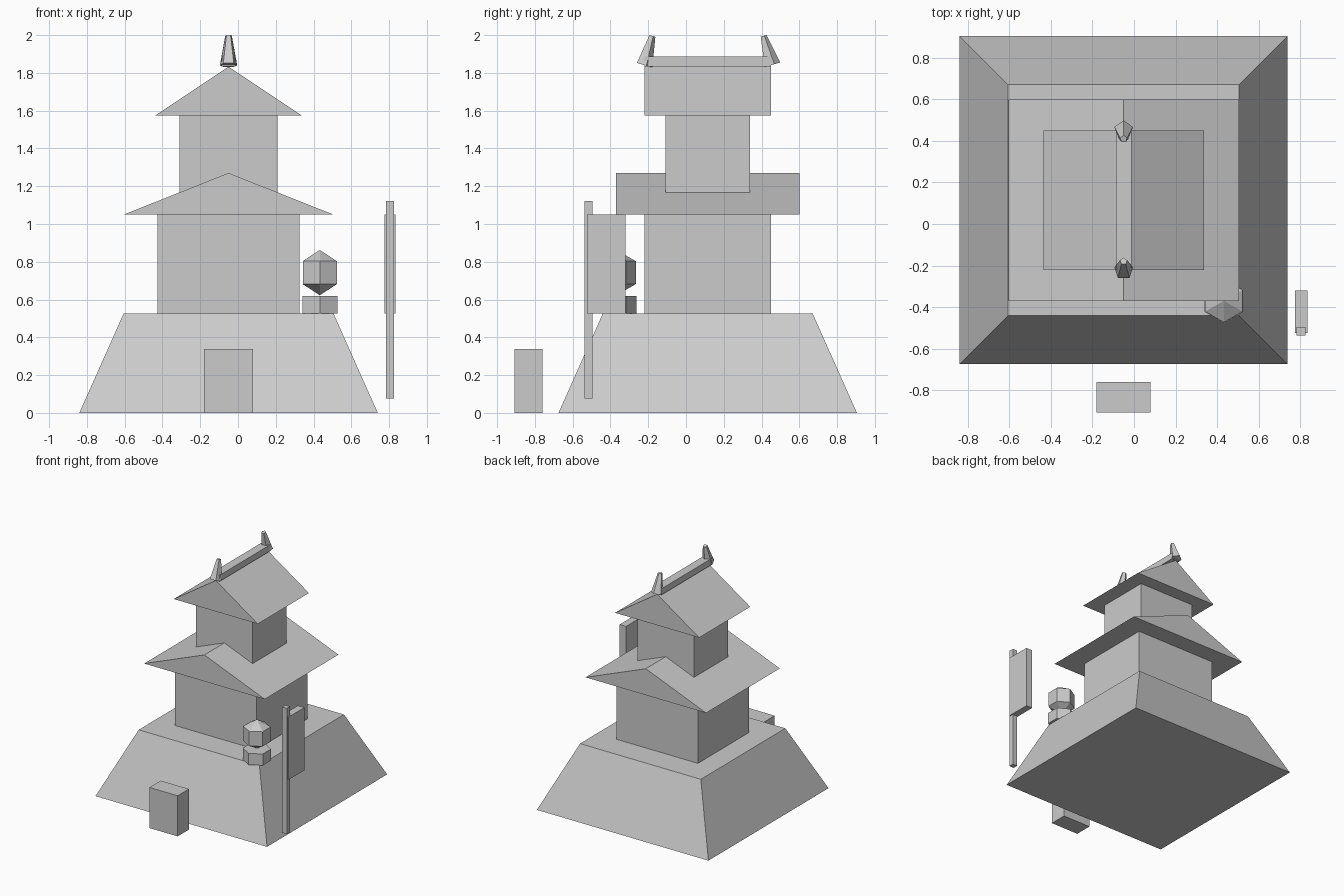
import bpy, math

if "Cube" in bpy.data.objects:
    bpy.data.objects.remove(bpy.data.objects["Cube"])

CX, CY = -0.05, 0.115      # tower axis


def mesh_object(name, verts, faces):
    mesh = bpy.data.meshes.new(name)
    mesh.from_pydata(verts, [], faces)
    obj = bpy.data.objects.new(name, mesh)
    bpy.context.collection.objects.link(obj)
    return obj


def loft(name, bottom, top):
    """Closed solid between two rings with the same point count (counter-clockwise from above)."""
    n = len(bottom)
    sides = [(i, (i + 1) % n, n + (i + 1) % n, n + i) for i in range(n)]
    caps = [tuple(reversed(range(n))), tuple(range(n, 2 * n))]
    return mesh_object(name, bottom + top, sides + caps)


def rect(x, y, hx, hy, z):
    return [(x - hx, y - hy, z), (x + hx, y - hy, z), (x + hx, y + hy, z), (x - hx, y + hy, z)]


def box(name, x0, x1, y0, y1, z0, z1):
    args = ((x0 + x1) / 2, (y0 + y1) / 2, (x1 - x0) / 2, (y1 - y0) / 2)
    return loft(name, rect(*args, z0), rect(*args, z1))


def tower_box(name, hx, hy, z0, z1):
    return box(name, CX - hx, CX + hx, CY - hy, CY + hy, z0, z1)


def gable_roof(name, hx, hy, z0, z1):
    verts = [(CX + x, CY + y, z) for y in (-hy, hy) for x, z in ((-hx, z0), (hx, z0), (0, z1))]
    return mesh_object(name, verts, [(0, 1, 2), (5, 4, 3), (0, 3, 4, 1), (1, 4, 5, 2), (2, 5, 3, 0)])


# Sloping stone base
loft("stone_base", rect(CX, CY, 0.79, 0.79, 0), rect(CX, CY, 0.556, 0.556, 0.525))

# Two storeys with gable roofs
tower_box("lower_storey", 0.375, 0.335, 0.525, 1.05)
gable_roof("lower_roof", 0.555, 0.485, 1.05, 1.27)
tower_box("upper_storey", 0.26, 0.223, 1.05, 1.575)
gable_roof("upper_roof", 0.387, 0.336, 1.575, 1.833)
tower_box("roof_ridge", 0.037, 0.336, 1.835, 1.887)

# Tapered ridge-end ornaments leaning inward
for side, label in ((-1, "front"), (1, "back")):
    bpy.ops.mesh.primitive_cone_add(vertices=5, radius1=0.047, radius2=0.018, depth=0.16,
                                    location=(CX, CY + side * 0.3165, 1.919),
                                    rotation=(side * 0.28, 0, 0))
    bpy.context.object.name = label + "_ridge_ornament"

# Potted shrub on the base corner: hexagonal pot and low-poly ball
SX, SY = 0.433, -0.37
bpy.ops.mesh.primitive_cylinder_add(vertices=6, radius=0.107, depth=0.095, location=(SX, SY, 0.5725))
bpy.context.object.name = "corner_pot"
bpy.ops.mesh.primitive_cylinder_add(vertices=6, radius=0.104, depth=0.122, end_fill_type='TRIFAN',
                                    location=(SX, SY, 0.7425))
ball = bpy.context.object
ball.name = "corner_ball"
for v in ball.data.vertices:
    if math.hypot(v.co.x, v.co.y) < 0.01:      # pull the fan centres out to points
        v.co.z *= 0.12 / 0.061

# Banner on a pole
box("banner_pole", 0.783, 0.826, -0.538, -0.496, 0.077, 1.123)
box("banner_cloth", 0.776, 0.835, -0.525, -0.32, 0.527, 1.05)

# Gate block in front
box("gate_block", -0.18, 0.08, -0.908, -0.76, 0, 0.338)
